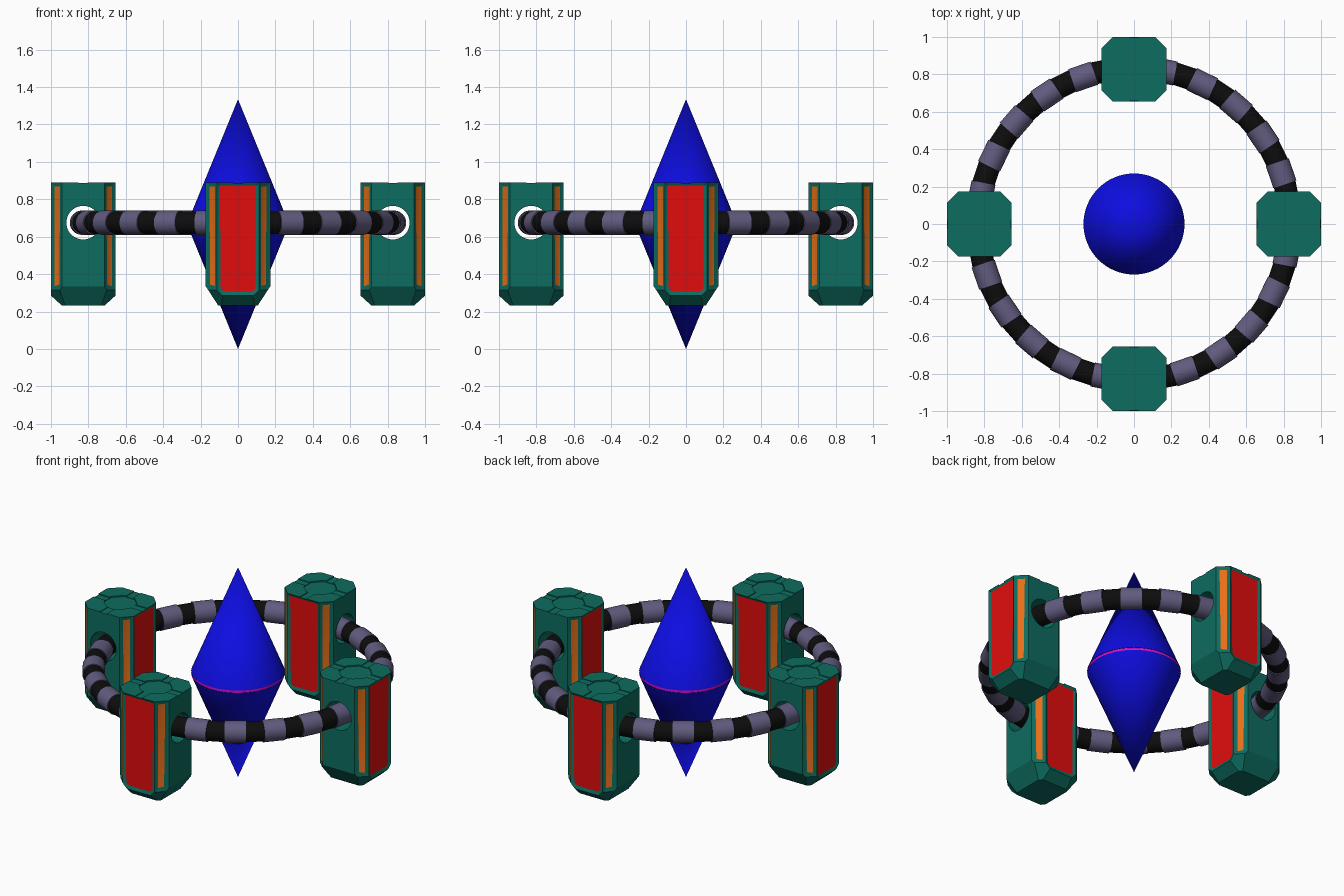
import bpy, bmesh
from math import radians, cos, sin, pi
from mathutils import Matrix, Vector

cube = bpy.data.objects.get("Cube")
if cube:
    bpy.data.objects.remove(cube, do_unlink=True)


def material(name, rgb):
    m = bpy.data.materials.new(name)
    m.use_nodes = True
    m.diffuse_color = (*rgb, 1)
    m.node_tree.nodes["Principled BSDF"].inputs["Base Color"].default_value = (*rgb, 1)
    return m


green = material("teal_green", (0.004, 0.15, 0.115))
red = material("panel_red", (0.75, 0.004, 0.004))
orange = material("strip_orange", (0.8, 0.16, 0.01))
blue = material("core_blue", (0.004, 0.004, 0.75))
magenta = material("seam_magenta", (0.7, 0.004, 0.6))
purple = material("ring_purple", (0.12, 0.105, 0.21))
black = material("ring_black", (0.004, 0.004, 0.004))

MID = 0.6675      # height of the core seam
RING_Z = 0.675
RING_R = 0.832
HALF = 0.1725     # half width of a pod
POD_R = 1 - HALF
POD_TOP = 0.89


def add(name, mesh, matrix=Matrix()):
    ob = bpy.data.objects.new(name, mesh)
    ob.matrix_world = matrix
    bpy.context.collection.objects.link(ob)
    return ob


def cone_mesh(name, r1, r2, depth, mat, sides=48):
    bm = bmesh.new()
    bmesh.ops.create_cone(bm, cap_ends=True, segments=sides, radius1=r1, radius2=r2, depth=depth)
    me = bpy.data.meshes.new(name)
    bm.to_mesh(me)
    bm.free()
    me.materials.append(mat)
    me.shade_smooth()
    me.set_sharp_from_angle(angle=radians(35))
    return me


def box_mesh(name, size, mat):
    bm = bmesh.new()
    bmesh.ops.create_cube(bm, size=1)
    bmesh.ops.scale(bm, vec=size, verts=bm.verts)
    me = bpy.data.meshes.new(name)
    bm.to_mesh(me)
    bm.free()
    me.materials.append(mat)
    return me


# Core: two cones with a thin seam disc between them
gap = 0.008
height = MID - gap
add("core_lower_cone", cone_mesh("core_lower_cone", 0, 0.27, height, blue, 64),
    Matrix.Translation((0, 0, height / 2)))
add("core_upper_cone", cone_mesh("core_upper_cone", 0.27, 0, height, blue, 64),
    Matrix.Translation((0, 0, MID + gap + height / 2)))
add("core_seam", cone_mesh("core_seam", 0.267, 0.267, 0.03, magenta, 64),
    Matrix.Translation((0, 0, MID)))

# Ring: alternating straight collars and links
collar = cone_mesh("ring_collar", 0.065, 0.065, 0.125, purple)
link = cone_mesh("ring_link", 0.06, 0.06, 0.125, black)
for i in range(24):
    for name, mesh, start in (("ring_collar", collar, 4), ("ring_link", link, 11.5)):
        a = radians(start + 15 * i)
        place = (Matrix.Translation((RING_R * cos(a), RING_R * sin(a), RING_Z))
                 @ Matrix.Rotation(a, 4, 'Z') @ Matrix.Rotation(pi / 2, 4, 'X'))
        add(f"{name}_{i + 1}", mesh, place)


# Pod: a block trimmed by planes; local y points outward
def trim(bm, point, normal):
    geom = bm.verts[:] + bm.edges[:] + bm.faces[:]
    cut = bmesh.ops.bisect_plane(bm, geom=geom, dist=1e-5, plane_co=point,
                                 plane_no=normal, clear_outer=True)
    edges = [e for e in cut["geom_cut"] if isinstance(e, bmesh.types.BMEdge)]
    bmesh.ops.edgeloop_fill(bm, edges=edges)


bottom = 0.233
bm = bmesh.new()
bmesh.ops.create_cube(bm, size=1)
bmesh.ops.scale(bm, vec=(2 * HALF, 2 * HALF, POD_TOP - bottom), verts=bm.verts)
bmesh.ops.translate(bm, vec=(0, 0, (POD_TOP + bottom) / 2), verts=bm.verts)
corner = HALF - 0.03
for s in (-1, 1):
    for t in (-1, 1):
        trim(bm, (s * corner, t * corner, 0.5), (s, t, 0))
for s in (-1, 1):
    trim(bm, (s * HALF, 0, 0.335), (s * 0.1, 0, -0.065))
    trim(bm, (0, s * HALF, 0.285), (0, s * 0.05, -0.055))
    for t in (-1, 1):
        trim(bm, (s * corner, t * corner, 0.315), (s * 0.06, t * 0.06, -0.06))
bmesh.ops.recalc_face_normals(bm, faces=bm.faces)

# Sunken red panels on the radial faces, orange strips on the corner faces
for f in bm.faces[:]:
    n = f.normal
    if abs(n.z) > 0.01:
        continue
    if abs(n.y) > 0.99:
        bmesh.ops.inset_individual(bm, faces=[f], thickness=0.022, depth=-0.008)
        f.material_index = 1
    elif abs(n.x) < 0.9:
        bmesh.ops.inset_individual(bm, faces=[f], thickness=0.03, depth=-0.006)
        f.material_index = 2
pod_mesh = bpy.data.meshes.new("pod_block")
bm.to_mesh(pod_mesh)
bm.free()
for m in (green, red, orange):
    pod_mesh.materials.append(m)
block = add("pod_block", pod_mesh)

# Cutters: ring tunnel, octagonal top recess and shallow cross channels
cutters = [
    add("tunnel_cutter", cone_mesh("tunnel_cutter", 0.09, 0.09, 1, green),
        Matrix.Translation((0, 0, RING_Z)) @ Matrix.Rotation(pi / 2, 4, 'Y')),
    add("recess_cutter", cone_mesh("recess_cutter", 0.098, 0.098, 0.1, green, 8),
        Matrix.Translation((0, 0, POD_TOP + 0.042)) @ Matrix.Rotation(pi / 8, 4, 'Z')),
    add("channel_cutter_a", box_mesh("channel_cutter_a", (0.048, 0.5, 0.1), green),
        Matrix.Translation((0, 0, POD_TOP + 0.045))),
    add("channel_cutter_b", box_mesh("channel_cutter_b", (0.5, 0.048, 0.1), green),
        Matrix.Translation((0, 0, POD_TOP + 0.046))),
]
for c in cutters:
    c.hide_render = True
    mod = block.modifiers.new(c.name, 'BOOLEAN')
    mod.operation = 'DIFFERENCE'
    mod.solver = 'EXACT'
    mod.object = c
bpy.context.view_layer.update()
graph = bpy.context.evaluated_depsgraph_get()
finished = bpy.data.meshes.new_from_object(block.evaluated_get(graph))
finished.name = "pod"
finished.shade_smooth()
finished.set_sharp_from_angle(angle=radians(20))
for ob in cutters + [block]:
    bpy.data.objects.remove(ob, do_unlink=True)

# Four pods around the ring
for i, name in enumerate(("back_pod", "right_pod", "front_pod", "left_pod")):
    add(name, finished, Matrix.Rotation(i * pi / 2, 4, 'Z') @ Matrix.Translation((0, POD_R, 0)))
